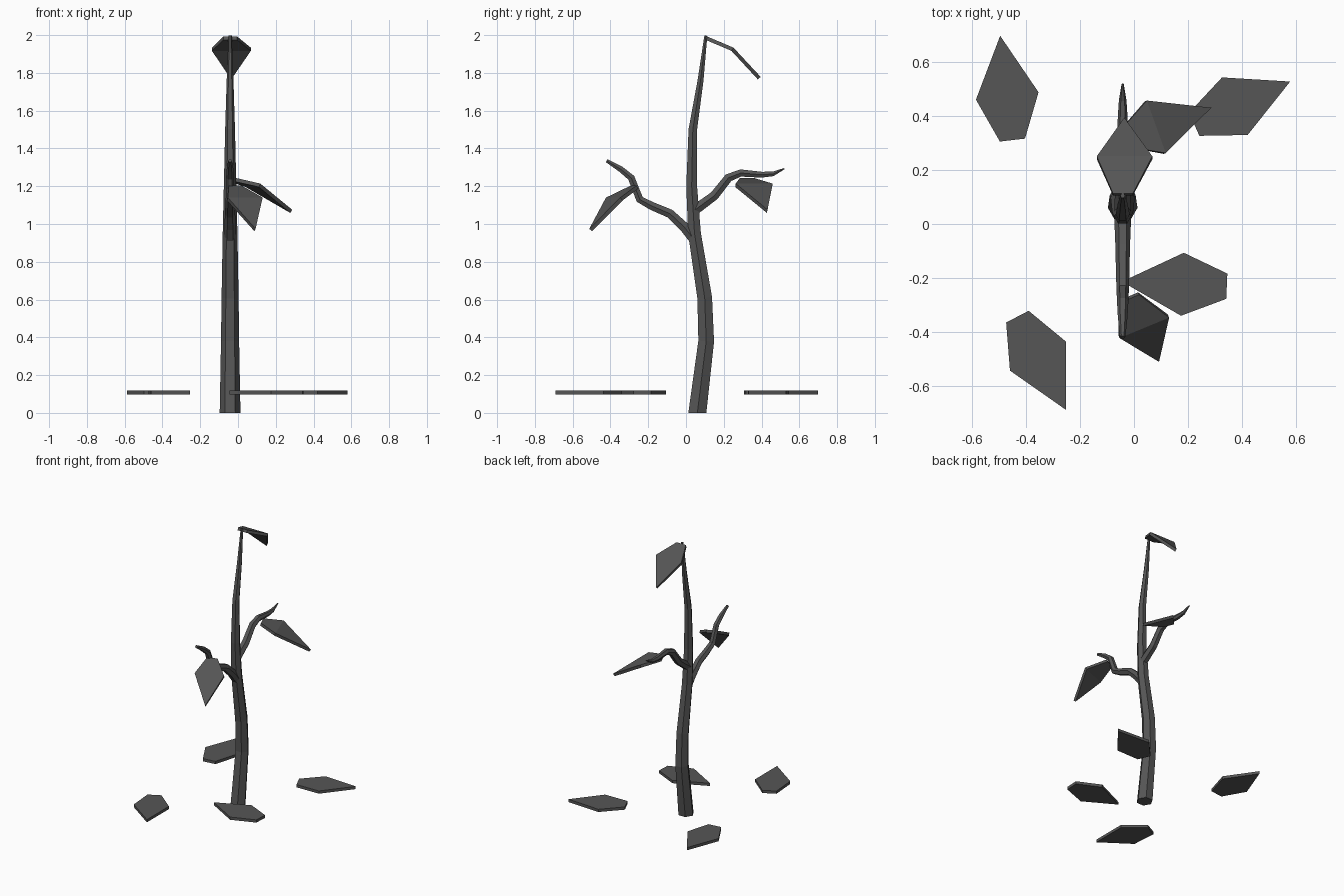
import bpy, math
from mathutils import Vector

if "Cube" in bpy.data.objects:
    bpy.data.objects.remove(bpy.data.objects["Cube"])

bark = bpy.data.materials.new("charcoal grey")
bark.diffuse_color = (0.092, 0.092, 0.092, 1)
bark.use_nodes = True
bark.node_tree.nodes["Principled BSDF"].inputs["Base Color"].default_value = bark.diffuse_color
X0 = -0.042  # all limbs lie in this plane


def make(name, verts, faces):
    me = bpy.data.meshes.new(name)
    me.from_pydata(verts, [], faces)
    me.materials.append(bark)
    ob = bpy.data.objects.new(name, me)
    bpy.context.collection.objects.link(ob)
    return ob


def limb(name, path, flat_base=False, n=6):
    """Six-sided tapered sweep; path holds (y, z, radius)."""
    pts = [Vector((X0, y, z)) for y, z, r in path]
    verts, faces = [], []
    for i, p in enumerate(pts):
        t = (pts[min(i + 1, len(pts) - 1)] - pts[max(i - 1, 0)]).normalized()
        if flat_base and i == 0:
            t = Vector((0, 0, 1))
        side = Vector((1, 0, 0))
        up = t.cross(side)
        for k in range(n):
            a = 2 * math.pi * k / n
            verts.append(p + path[i][2] * (math.cos(a) * side + math.sin(a) * up))
    for i in range(len(pts) - 1):
        for k in range(n):
            a, b = i * n + k, i * n + (k + 1) % n
            faces.append((a, b, b + n, a + n))
    faces.append(tuple(reversed(range(n))))
    faces.append(tuple(range(len(verts) - n, len(verts))))
    return make(name, verts, faces)


def leaf(name, base, sides, tip):
    """Plate folded across its widest line: base edge, two sides, one tip."""
    ob = make(name, [*base, *sides, tip], [(0, 1, 3, 2), (2, 3, 4)])
    mod = ob.modifiers.new("thickness", 'SOLIDIFY')
    mod.thickness = 0.02
    mod.offset = 0
    return ob


# Trunk and two branches
limb("trunk", [(0.06, 0, 0.055), (0.107, 0.38, 0.048), (0.099, 0.61, 0.045),
               (0.045, 0.95, 0.039), (0.03, 1.2, 0.033), (0.036, 1.5, 0.026),
               (0.077, 1.76, 0.018), (0.105, 1.997, 0.009)], True)
limb("front_branch", [(0.045, 0.915, 0.03), (-0.01, 0.985, 0.03), (-0.085, 1.055, 0.027),
                      (-0.18, 1.095, 0.025), (-0.245, 1.13, 0.023), (-0.29, 1.245, 0.021),
                      (-0.345, 1.29, 0.018), (-0.42, 1.335, 0.01)])
limb("back_branch", [(0.04, 1.07, 0.031), (0.075, 1.095, 0.03), (0.15, 1.15, 0.028),
                     (0.225, 1.245, 0.026), (0.29, 1.27, 0.022), (0.4, 1.261, 0.018),
                     (0.46, 1.265, 0.014), (0.52, 1.293, 0.004)])

# Leaves hanging on the limbs
leaf("top_leaf", [(-0.078, 0.11, 1.983), (-0.004, 0.11, 1.983)],
     [(-0.138, 0.246, 1.925), (0.068, 0.246, 1.925)], (-0.036, 0.388, 1.772))
leaf("back_leaf", [(-0.045, 0.355, 1.235), (-0.018, 0.285, 1.235)],
     [(0.044, 0.457, 1.205), (0.114, 0.262, 1.205)], (0.282, 0.43, 1.067))
leaf("front_leaf", [(0.017, -0.258, 1.195), (-0.05, -0.287, 1.195)],
     [(0.128, -0.342, 1.132), (-0.056, -0.418, 1.132)], (0.09, -0.505, 0.968))

# Flat leaves floating near the ground: tip position and direction to the stem end
for i, (x, y, ang) in enumerate([(-0.497, 0.699, -83.3), (0.58, 0.529, 204),
                                 (-0.045, -0.214, -2.5), (-0.253, -0.69, 117.5)]):
    a = math.radians(ang)

    def at(u, v):
        return (x + u * math.cos(a) - v * math.sin(a),
                y + u * math.sin(a) + v * math.cos(a), 0.108)
    leaf("ground_leaf_%d" % (i + 1), [at(0.39, 0.047), at(0.39, -0.047)],
         [at(0.225, 0.117), at(0.225, -0.117)], at(0, 0))
